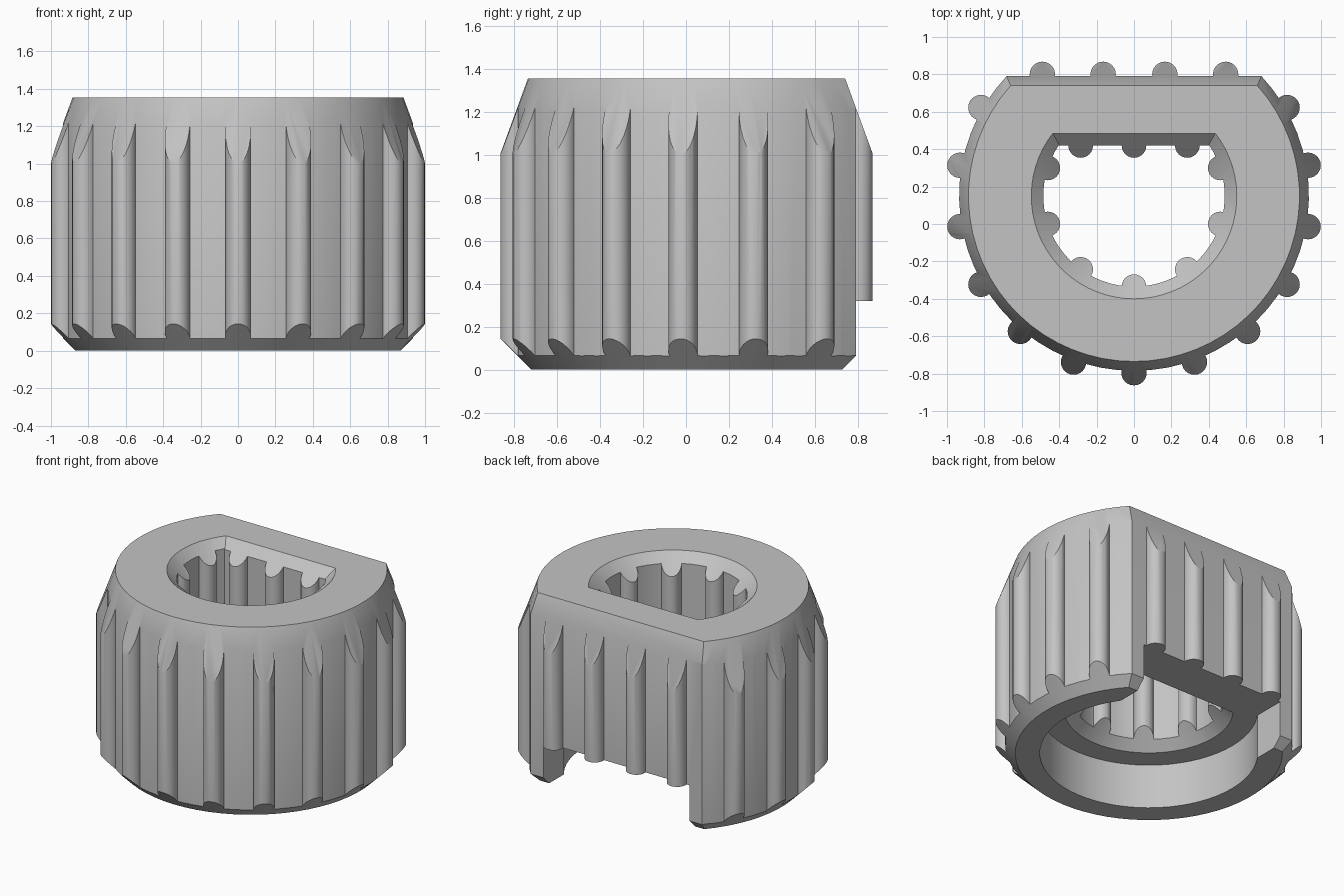
import bpy, bmesh, math

cube = bpy.data.objects.get("Cube")
if cube:
    bpy.data.objects.remove(cube, do_unlink=True)

CY = 0.15          # centre of all round parts in y
TOP = 1.355        # height of the collar
OUT = (0.935, 0.79)   # outer radius and flat position
BORE = (0.485, 0.42)  # bore radius and flat position
RIB = 0.068
FLOOR = 0.32       # depth of the underside recess


def finish(name, bm):
    bmesh.ops.recalc_face_normals(bm, faces=bm.faces)
    mesh = bpy.data.meshes.new(name)
    bm.to_mesh(mesh)
    bm.free()
    ob = bpy.data.objects.new(name, mesh)
    bpy.context.scene.collection.objects.link(ob)
    return ob


def d_loft(name, size, levels, n=48):
    """Stack of D-shaped sections; levels are (z, outward offset)."""
    bm = bmesh.new()
    rings = []
    for z, off in levels:
        r, flat = size[0] + off, size[1] + off
        a = math.asin((flat - CY) / r)
        sweep = math.pi + 2 * a
        rings.append([bm.verts.new((r * math.cos(a - sweep * i / n),
                                    CY + r * math.sin(a - sweep * i / n), z))
                      for i in range(n + 1)])
    for lo, hi in zip(rings, rings[1:]):
        for i in range(n + 1):
            j = (i + 1) % (n + 1)
            bm.faces.new((lo[i], lo[j], hi[j], hi[i]))
    bm.faces.new(rings[0])
    bm.faces.new(rings[-1])
    return finish(name, bm)


def rods(name, points, radius, z0, z1, n=24):
    """Upright cylinders at the given points."""
    bm = bmesh.new()
    for x, y in points:
        base = [bm.verts.new((x + radius * math.cos(math.tau * i / n),
                              y + radius * math.sin(math.tau * i / n), z0))
                for i in range(n)]
        top = [bm.verts.new((v.co.x, v.co.y, z1)) for v in base]
        bm.faces.new(base)
        bm.faces.new(top)
        for i in range(n):
            j = (i + 1) % n
            bm.faces.new((base[i], base[j], top[j], top[i]))
    return finish(name, bm)


def around(radius, step, count):
    """Points mirrored left and right of the front centre line."""
    return [(radius * math.sin(math.radians(step * k)),
             CY - radius * math.cos(math.radians(step * k)))
            for k in range(-count, count + 1)]


def combine(target, tool, operation):
    mod = target.modifiers.new(tool.name, 'BOOLEAN')
    mod.operation = operation
    mod.solver = 'EXACT'
    mod.object = tool
    bpy.context.view_layer.update()
    graph = bpy.context.evaluated_depsgraph_get()
    mesh = bpy.data.meshes.new_from_object(target.evaluated_get(graph))
    target.modifiers.clear()
    target.data = mesh
    bpy.data.objects.remove(tool, do_unlink=True)


# Outer wall with ribs, trimmed by the chamfered envelope
collar = d_loft("ribbed_collar", OUT, [(-0.1, 0), (1.5, 0)])
outer_points = around(0.945, 20, 6) + [(x, 0.80) for x in (-0.49, -0.165, 0.165, 0.49)]
combine(collar, rods("outer_ribs", outer_points, RIB, -0.05, 1.45), 'UNION')
combine(collar, d_loft("envelope", OUT, [(0, -0.065), (0.145, 0.08),
                                         (1.0, 0.08), (TOP, -0.05)]), 'INTERSECT')

# D-shaped bore with inner ribs
combine(collar, d_loft("bore", BORE, [(-0.2, 0), (1.6, 0)]), 'DIFFERENCE')
inner_points = around(BORE[0], 36, 3) + [(x, BORE[1]) for x in (-0.285, 0, 0.285)]
combine(collar, rods("inner_ribs", inner_points, RIB - 0.002, 0.2, 1.33), 'UNION')

# Round recess and back slot underneath
combine(collar, rods("recess", [(0, CY)], 0.71, -0.1, FLOOR, 64), 'DIFFERENCE')
bm = bmesh.new()
bmesh.ops.create_cube(bm, size=1)
bmesh.ops.scale(bm, verts=bm.verts, vec=(1.16, 0.8, FLOOR + 0.2))
bmesh.ops.translate(bm, verts=bm.verts, vec=(0, 0.7, FLOOR / 2 - 0.1))
combine(collar, finish("slot", bm), 'DIFFERENCE')

# Flared bore mouths
combine(collar, d_loft("top_flare", BORE, [(TOP - 0.215, -0.15), (TOP + 0.02, 0.085)]),
        'DIFFERENCE')
combine(collar, d_loft("bottom_flare", BORE, [(FLOOR - 0.02, 0.085), (FLOOR + 0.215, -0.15)]),
        'DIFFERENCE')

# Plain grey finish
grey = bpy.data.materials.new("light_grey")
grey.use_nodes = True
colour = (0.55, 0.55, 0.55, 1)
grey.diffuse_color = colour
grey.node_tree.nodes["Principled BSDF"].inputs["Base Color"].default_value = colour
collar.data.materials.clear()
collar.data.materials.append(grey)
for face in collar.data.polygons:
    face.material_index = 0

bpy.ops.object.select_all(action='DESELECT')
collar.select_set(True)
bpy.context.view_layer.objects.active = collar
bpy.ops.object.shade_smooth_by_angle(angle=math.radians(25))
